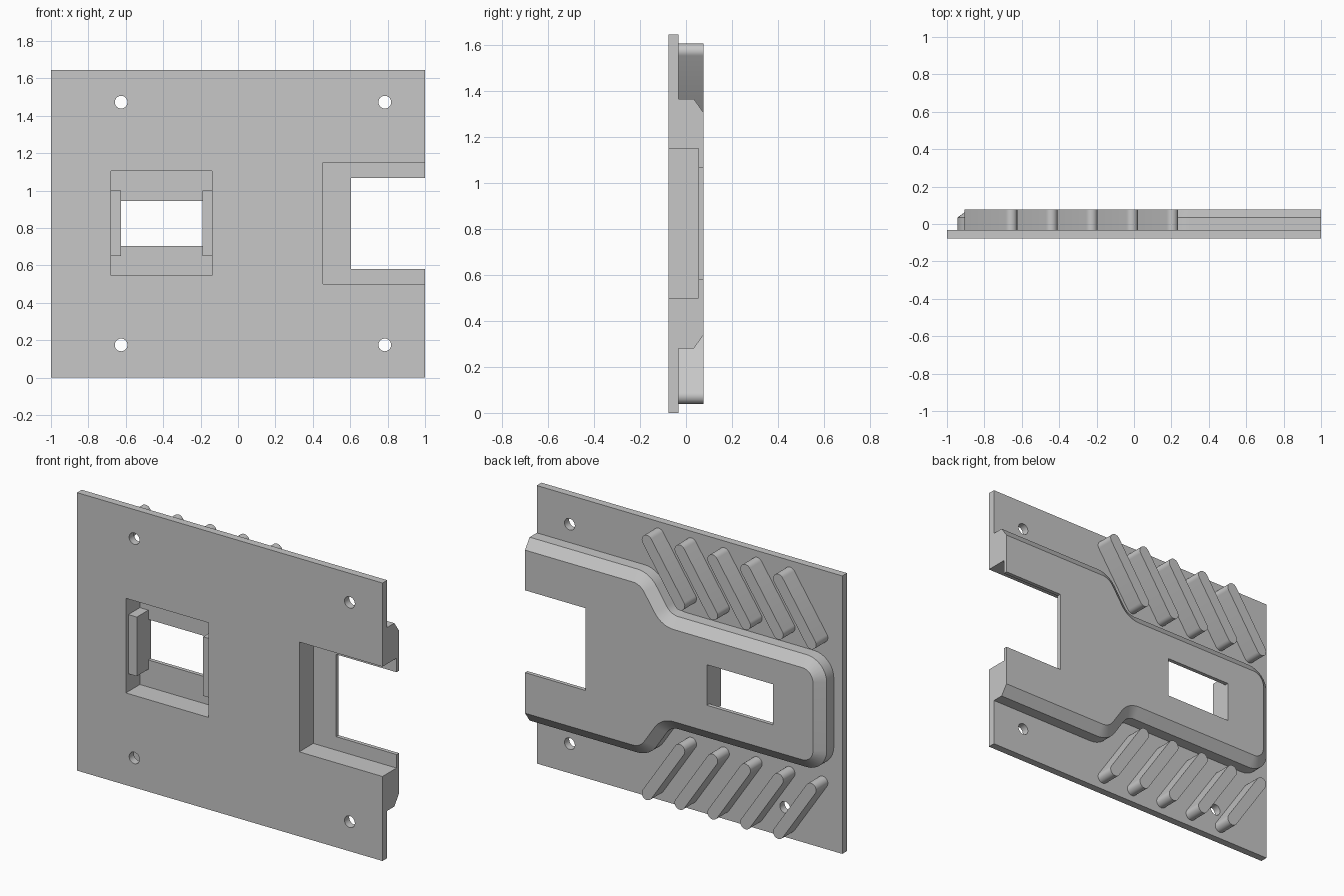
import bpy
import bmesh
from math import sin, cos, pi, atan2, tan
from mathutils import Vector

cube = bpy.data.objects.get("Cube")
if cube:
    bpy.data.objects.remove(cube, do_unlink=True)

FRONT, PLATE, RIM, BACK = -0.077, -0.033, 0.034, 0.077
FLOOR = 0.054
MID = 0.8225          # height of the mirror line
grey = bpy.data.materials.new("light grey")
grey.use_nodes = True
colour = (0.57, 0.57, 0.57, 1)
grey.diffuse_color = colour
grey.node_tree.nodes["Principled BSDF"].inputs["Base Color"].default_value = colour


def loft(name, rings):
    """Solid through rings, each (list of (x, z), y)."""
    bm = bmesh.new()
    loops = [[bm.verts.new((x, y, z)) for x, z in pts] for pts, y in rings]
    n = len(loops[0])
    for a, b in zip(loops, loops[1:]):
        for i in range(n):
            j = (i + 1) % n
            bm.faces.new((a[i], a[j], b[j], b[i]))
    bm.faces.new(loops[0][::-1])
    bm.faces.new(loops[-1])
    bmesh.ops.recalc_face_normals(bm, faces=bm.faces)
    mesh = bpy.data.meshes.new(name)
    bm.to_mesh(mesh)
    bm.free()
    obj = bpy.data.objects.new(name, mesh)
    bpy.context.collection.objects.link(obj)
    mesh.materials.append(grey)
    return obj


def block(name, x0, x1, z0, z1, y0, y1):
    pts = [(x0, z0), (x1, z0), (x1, z1), (x0, z1)]
    return loft(name, [(pts, y0), (pts, y1)])


def activate(obj):
    bpy.ops.object.select_all(action='DESELECT')
    obj.select_set(True)
    bpy.context.view_layer.objects.active = obj


def combine(obj, other, operation):
    """Apply a boolean and drop the helper."""
    mod = obj.modifiers.new("bool", 'BOOLEAN')
    mod.operation, mod.solver, mod.object = operation, 'EXACT', other
    activate(obj)
    bpy.ops.object.modifier_apply(modifier=mod.name)
    bpy.data.objects.remove(other, do_unlink=True)


def rounded_outline(corners, inset, steps=8):
    """Inset a counter-clockwise outline of (x, z, radius) and fillet it."""
    pts = [Vector(c[:2]) for c in corners]
    n, out = len(pts), []
    for i, p in enumerate(pts):
        d0 = (p - pts[i - 1]).normalized()
        d1 = (pts[(i + 1) % n] - p).normalized()
        turn = atan2(d0.x * d1.y - d0.y * d1.x, d0.dot(d1))
        radius = corners[i][2]
        if radius == 0:               # square corner at the open end
            out.append((p.x, p.y + (-inset if p.y > MID else inset)))
            continue
        left = Vector((-d0.y, d0.x))
        corner = p + inset * (left - d0 * tan(turn / 2))
        side = 1 if turn > 0 else -1
        r = radius - side * inset
        start = corner - d0 * r * tan(abs(turn) / 2)
        centre = start + left * r * side
        arm = start - centre
        for k in range(steps + 1):
            a = turn * k / steps
            out.append((centre.x + arm.x * cos(a) - arm.y * sin(a),
                        centre.y + arm.x * sin(a) + arm.y * cos(a)))
    return out


# Plate with the raised, chamfered housing on its back
body = block("cover_plate", -1, 1, 0, 2 * MID, FRONT, PLATE)
upper = [(1, 1.365, 0), (0.215, 1.365, 0.15), (0.075, 1.155, 0.09), (-0.945, 1.155, 0.13)]
corners = upper + [(x, 2 * MID - z, r) for x, z, r in reversed(upper)]
outer, inner = rounded_outline(corners, 0), rounded_outline(corners, 0.06)
housing = loft("housing", [(outer, -0.05), (outer, RIM), (inner, BACK)])
combine(body, housing, 'UNION')

# Front pockets and the openings through their floors
for box in [(-0.68, -0.14, 0.545, 1.105, -0.2, FLOOR),
            (-0.625, -0.19, 0.705, 0.945, -0.2, 0.2),
            (0.455, 1.2, 0.5, 1.15, -0.2, FLOOR),
            (0.605, 1.2, 0.58, 1.067, -0.2, 0.2)]:
    combine(body, block("cutter", *box), 'DIFFERENCE')

# Screw holes
for x in (-0.625, 0.785):
    for z in (0.175, 1.473):
        ring = [(x + 0.034 * cos(2 * pi * k / 24), z + 0.034 * sin(2 * pi * k / 24))
                for k in range(24)]
        combine(body, loft("cutter", [(ring, -0.2), (ring, 0.2)]), 'DIFFERENCE')

# Retaining blocks at both sides of the small window
for name, x0, x1 in (("right", -0.68, -0.625), ("left", -0.19, -0.14)):
    block(name + "_retaining_block", x0, x1, 0.65, 1.0, -0.054, FLOOR)


# Slanted grip ribs with round ends, mirrored above and below
def rib(name, shift, flip):
    a, b = Vector((0.202 + shift, 1.572)), Vector((-0.012 + shift, 1.253))
    direction = atan2(a.y - b.y, a.x - b.x)
    pts = []
    for centre, base in ((a, direction - pi / 2), (b, direction + pi / 2)):
        for k in range(13):
            t = base + pi * k / 12
            pts.append((centre.x + 0.034 * cos(t), centre.y + 0.034 * sin(t)))
    if flip:
        pts = [(x, 2 * MID - z) for x, z in pts]
    return loft(name, [(pts, PLATE), (pts, BACK)])


smooth_parts = [body]
for i in range(5):
    smooth_parts.append(rib(f"upper_rib_{i + 1}", -0.215 * i, False))
    smooth_parts.append(rib(f"lower_rib_{i + 1}", -0.215 * i, True))

for part in smooth_parts:
    activate(part)
    bpy.ops.object.shade_smooth_by_angle(angle=pi / 7)
